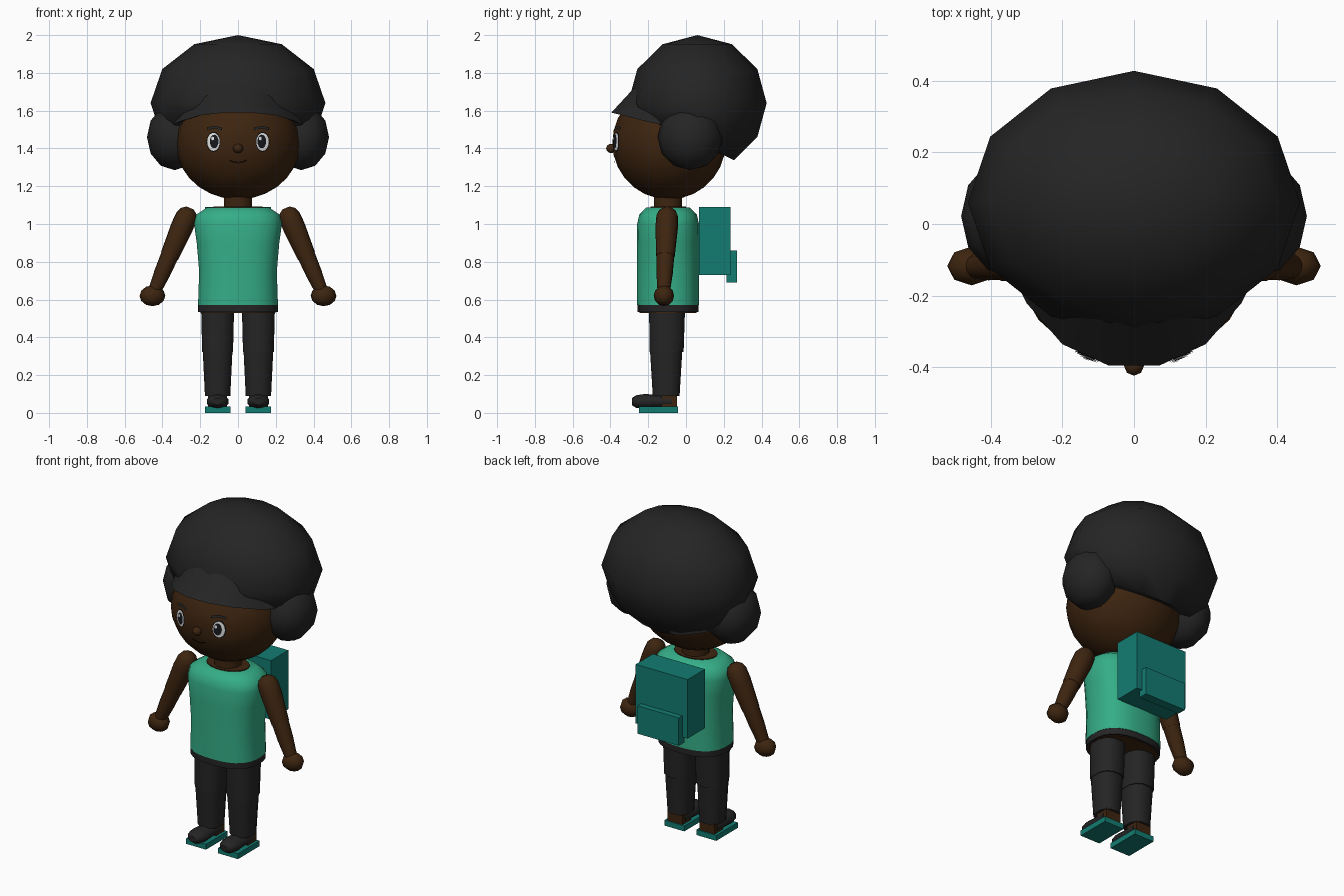
import bpy, bmesh
from math import sin, cos, pi, radians, sqrt
from mathutils import Vector, Matrix

if "Cube" in bpy.data.objects:
    bpy.data.objects.remove(bpy.data.objects["Cube"])


def material(name, rgb):
    m = bpy.data.materials.new(name)
    m.use_nodes = True
    m.diffuse_color = (*rgb, 1)
    bsdf = m.node_tree.nodes["Principled BSDF"]
    bsdf.inputs["Base Color"].default_value = (*rgb, 1)
    bsdf.inputs["Roughness"].default_value = 0.8
    return m


BLACK = material("soft black", (0.018, 0.018, 0.018))
SKIN = material("brown skin", (0.047, 0.018, 0.005))
GREEN = material("shirt green", (0.035, 0.42, 0.24))
TEAL = material("dark teal", (0.006, 0.2, 0.165))
WHITE = material("eye white", (0.75, 0.75, 0.75))
INK = material("eye ink", (0.008, 0.009, 0.012))
LIP = material("lip brown", (0.016, 0.006, 0.002))


def finish(name, bm, mat, angle=50):
    """Turn a bmesh into a shaded object."""
    bmesh.ops.recalc_face_normals(bm, faces=bm.faces[:])
    mesh = bpy.data.meshes.new(name)
    bm.to_mesh(mesh)
    bm.free()
    mesh.materials.append(mat)
    ob = bpy.data.objects.new(name, mesh)
    bpy.context.collection.objects.link(ob)
    bpy.ops.object.select_all(action='DESELECT')
    ob.select_set(True)
    bpy.context.view_layer.objects.active = ob
    bpy.ops.object.shade_smooth_by_angle(angle=radians(angle))
    return ob


def ball(name, centre, radii, mat, u=12, v=6, cut=None):
    bm = bmesh.new()
    bmesh.ops.create_uvsphere(bm, u_segments=u, v_segments=v, radius=1)
    bmesh.ops.transform(bm, verts=bm.verts[:],
                        matrix=Matrix.Translation(centre) @ Matrix.Diagonal((*radii, 1)))
    if cut:
        geom = bm.verts[:] + bm.edges[:] + bm.faces[:]
        res = bmesh.ops.bisect_plane(bm, geom=geom, plane_co=cut[0], plane_no=cut[1],
                                     clear_inner=True)
        edges = [e for e in res["geom_cut"] if isinstance(e, bmesh.types.BMEdge)]
        bmesh.ops.holes_fill(bm, edges=edges)
    return finish(name, bm, mat, 70)


def loft(name, rings, mat, axis=(0, 0, 1), n=12, power=2.0):
    """Capped skin over rings of (centre, half width, half depth) square to the axis."""
    axis = Vector(axis)
    turn = Matrix.Identity(3)
    if axis.xy.length > 0:
        turn = axis.to_track_quat('Z', 'Y').to_matrix()
    bm = bmesh.new()
    loops = []
    for centre, rx, ry in rings:
        loop = []
        for i in range(n):
            a = 2 * pi * (i + 0.5) / n
            c, s = cos(a), sin(a)
            p = Vector((rx * abs(c) ** (2 / power) * (1 if c > 0 else -1),
                        ry * abs(s) ** (2 / power) * (1 if s > 0 else -1), 0))
            loop.append(bm.verts.new(Vector(centre) + turn @ p))
        loops.append(loop)
    for a, b in zip(loops, loops[1:]):
        for i in range(n):
            j = (i + 1) % n
            bm.faces.new((a[i], a[j], b[j], b[i]))
    bm.faces.new(loops[0])
    bm.faces.new(loops[-1])
    return finish(name, bm, mat)


def box(name, lo, hi, mat):
    bm = bmesh.new()
    bmesh.ops.create_cube(bm, size=1)
    lo, hi = Vector(lo), Vector(hi)
    for v in bm.verts:
        v.co = (lo + hi) / 2 + v.co * (hi - lo)
    return finish(name, bm, mat, 30)


HEAD, HEAD_R = Vector((0, -0.09, 1.43)), Vector((0.33, 0.30, 0.30))


def on_face(x, z, lift):
    """Point on the front of the head, raised a little."""
    d = 1 - (x / HEAD_R.x) ** 2 - ((z - HEAD.z) / HEAD_R.z) ** 2
    return Vector((x, HEAD.y - HEAD_R.y * sqrt(max(d, 0)) - lift, z))


def face_disc(name, x, z, rx, rz, lift, mat, n=16):
    bm = bmesh.new()
    mid = bm.verts.new(on_face(x, z, lift))
    rim = [bm.verts.new(on_face(x + rx * cos(2 * pi * i / n), z + rz * sin(2 * pi * i / n), lift))
           for i in range(n)]
    for i in range(n):
        bm.faces.new((mid, rim[i], rim[(i + 1) % n]))
    ob = finish(name, bm, mat)
    if ob.data.polygons[0].normal.y > 0:
        ob.data.flip_normals()


def face_strip(name, path, half, lift, mat):
    bm = bmesh.new()
    rows = [(bm.verts.new(on_face(x, z - half, lift)), bm.verts.new(on_face(x, z + half, lift)))
            for x, z in path]
    for a, b in zip(rows, rows[1:]):
        bm.faces.new((a[0], b[0], b[1], a[1]))
    ob = finish(name, bm, mat)
    if ob.data.polygons[0].normal.y > 0:
        ob.data.flip_normals()


# Head and hair
ball("head", HEAD, HEAD_R, SKIN, 20, 14)
ball("hair", (0, 0.06, 1.64), (0.463, 0.367, 0.36), BLACK,
     cut=((0, 0.25, 1.34), (0, 0.43, 0.9)))

# Fringe: a brim that overhangs the forehead
brim = [(0.07, -0.395, 1.59), (0.2, -0.335, 1.575), (0.3, -0.22, 1.545), (0.36, -0.1, 1.52)]
crown = [(0.07, -0.275, 1.72), (0.17, -0.24, 1.7), (0.26, -0.16, 1.66), (0.35, -0.06, 1.6)]
under = [(x * 0.85, y + 0.08, z + 0.01) for x, y, z in brim]
bm = bmesh.new()
rows = [[bm.verts.new(p) for p in [(-x, y, z) for x, y, z in reversed(half)] + half]
        for half in (under, brim, crown)]
for a, b in zip(rows, rows[1:] + rows[:1]):
    for i in range(len(a) - 1):
        bm.faces.new((a[i], a[i + 1], b[i + 1], b[i]))
finish("fringe", bm, BLACK)

# Nose and mouth
ball("nose", (0, -0.395, 1.4), (0.028, 0.028, 0.025), SKIN, 8, 6)
face_strip("mouth", [(t * 0.045, 1.325 + 0.012 * t * t) for t in (-1, -0.5, 0, 0.5, 1)],
           0.004, 0.006, LIP)

# Torso
Y = -0.095
loft("shirt", [((0, Y, z), rx, ry) for z, rx, ry in (
    (0.57, 0.213, 0.166), (0.75, 0.207, 0.166), (0.9, 0.22, 0.166), (1.0, 0.234, 0.165),
    (1.05, 0.222, 0.153), (1.088, 0.165, 0.115))], GREEN, n=24, power=2.5)
loft("waistband", [((0, Y, z), 0.212, 0.163) for z in (0.533, 0.575)], BLACK, n=24, power=2.5)
loft("hips", [((0, Y, z), 0.2, 0.152) for z in (0.53, 0.56)], SKIN, n=24, power=2.5)
loft("neckline", [((0, Y, z), 0.13, 0.095) for z in (1.06, 1.093)], SKIN, n=20)
loft("neck", [((0, Y, z), 0.077, 0.077) for z in (1.07, 1.2)], SKIN)

# Backpack
box("backpack", (-0.175, 0.068, 0.73), (0.175, 0.235, 1.09), TEAL)
box("backpack_pocket", (-0.14, 0.215, 0.69), (0.14, 0.27, 0.86), TEAL)

for side, s in (("left", 1), ("right", -1)):
    ball(side + "_hair_puff", (s * 0.335, 0.022, 1.46), (0.147, 0.172, 0.175), BLACK)

    # Eye and brow
    face_disc(side + "_eye_rim", s * 0.13, 1.435, 0.037, 0.053, 0.005, INK)
    face_disc(side + "_eye_white", s * 0.13, 1.435, 0.033, 0.048, 0.008, WHITE)
    face_disc(side + "_pupil", s * 0.126, 1.437, 0.023, 0.036, 0.011, INK)
    face_disc(side + "_eye_glint", s * 0.126 - 0.008, 1.453, 0.008, 0.01, 0.014, WHITE, 8)
    face_strip(side + "_eyebrow", [(s * 0.085, 1.503), (s * 0.12, 1.513), (s * 0.165, 1.505)],
               0.007, 0.008, BLACK)

    # Arm: upper arm, forearm, hand
    top, wrist = Vector((s * 0.277, -0.1, 1.03)), Vector((s * 0.442, -0.118, 0.645))
    axis = wrist - top

    def arm(t, r):
        return top + axis * t, r, r
    loft(side + "_upper_arm", [arm(-0.14, 0.022), arm(-0.1, 0.045), arm(-0.03, 0.058),
                               arm(0.12, 0.06), arm(0.52, 0.05)], SKIN, axis)
    loft(side + "_forearm", [arm(0.5, 0.048), arm(0.75, 0.044), arm(1, 0.034)], SKIN, axis)
    ball(side + "_hand", (s * 0.453, -0.117, 0.62), (0.068, 0.054, 0.055), SKIN, 8, 6)

    # Leg: thigh and shin
    x = s * 0.108
    loft(side + "_thigh", [((x, -0.1, 0.56), 0.09, 0.098), ((x, -0.103, 0.322), 0.084, 0.093)],
         BLACK, power=2.4)
    loft(side + "_shin", [((x, -0.105, 0.33), 0.081, 0.088), ((x, -0.105, 0.09), 0.069, 0.073)],
         BLACK, power=2.4)

    # Foot: bare heel, shoe upper, sole
    box(side + "_heel", (x - 0.05, -0.13, 0.025), (x + 0.05, -0.048, 0.1), SKIN)
    loft(side + "_shoe", [((x, y, 0.06), rx, rz) for y, rx, rz in (
        (-0.287, 0.025, 0.018), (-0.265, 0.048, 0.033), (-0.22, 0.06, 0.04),
        (-0.15, 0.057, 0.036), (-0.075, 0.055, 0.036))], BLACK, axis=(0, 1, 0), n=10)
    box(side + "_sole", (x - 0.067, -0.25, 0), (x + 0.067, -0.042, 0.033), TEAL)
